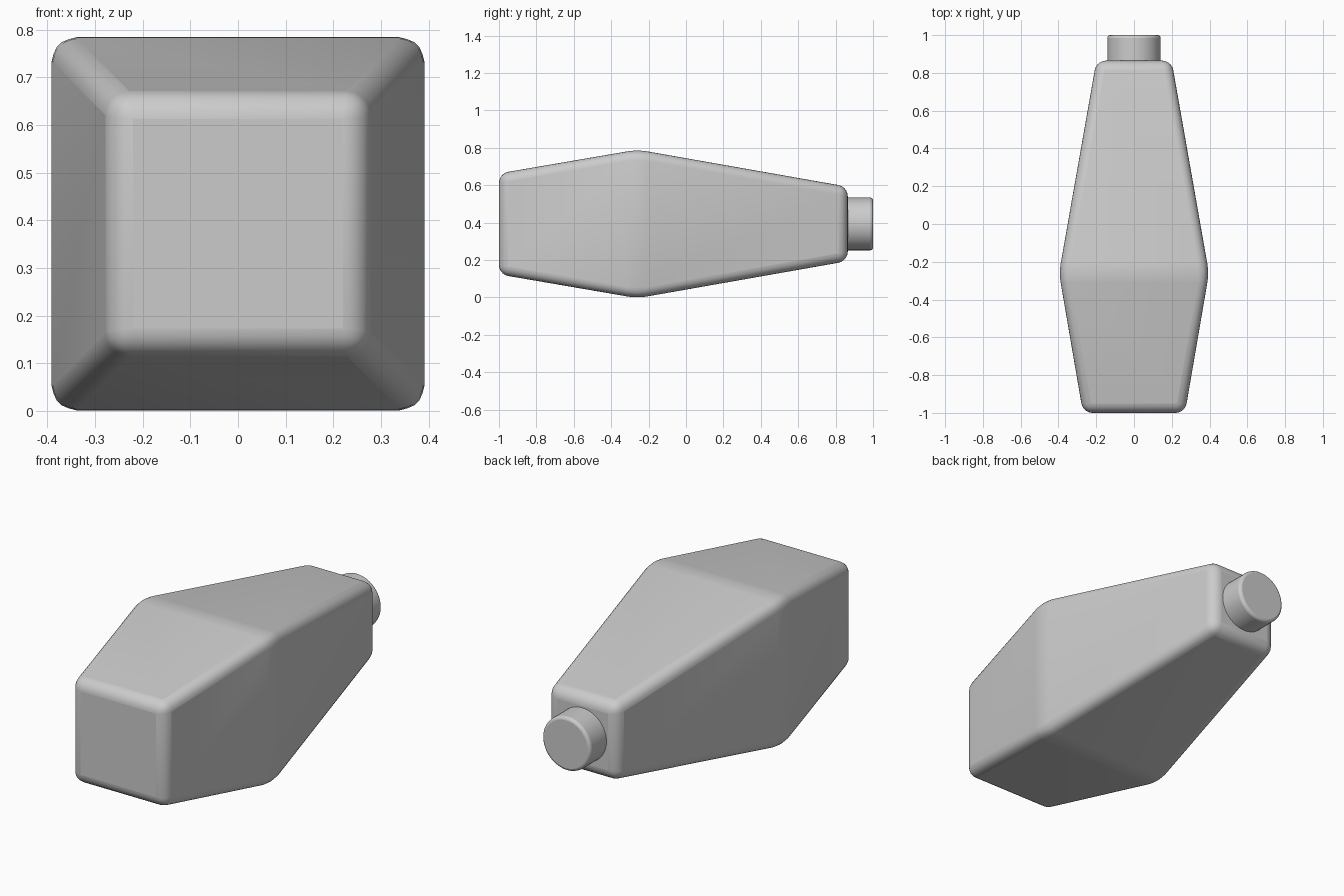
import bpy
import bmesh
from math import radians
from mathutils import Matrix

default = bpy.data.objects.get("Cube")
if default:
    bpy.data.objects.remove(default, do_unlink=True)

MID_Z = 0.393

# One plain grey for everything
grey = bpy.data.materials.new("plain_grey")
grey.use_nodes = True
grey.diffuse_color = (0.6, 0.6, 0.6, 1)
grey.node_tree.nodes["Principled BSDF"].inputs["Base Color"].default_value = (0.6, 0.6, 0.6, 1)


def finish(name, bm, bevel, segments):
    """Turn a bmesh into a bevelled, smooth shaded object."""
    bmesh.ops.recalc_face_normals(bm, faces=bm.faces)
    mesh = bpy.data.meshes.new(name)
    bm.to_mesh(mesh)
    bm.free()
    mesh.materials.append(grey)
    obj = bpy.data.objects.new(name, mesh)
    bpy.context.collection.objects.link(obj)
    obj.location.z = MID_Z
    mod = obj.modifiers.new("rounded_edges", "BEVEL")
    mod.width = bevel
    mod.segments = segments
    mod.limit_method = "ANGLE"
    mod.angle_limit = radians(15)
    bpy.context.view_layer.objects.active = obj
    obj.select_set(True)
    bpy.ops.object.shade_smooth_by_angle(angle=radians(40))
    obj.select_set(False)
    return obj


# Body: square sections along y, widest ahead of the middle
bm = bmesh.new()
rings = []
for y, half in ((-1.0, 0.27), (-0.26, 0.397), (0.865, 0.199)):
    corners = ((-1, -1), (1, -1), (1, 1), (-1, 1))
    rings.append([bm.verts.new((sx * half, y, sz * half)) for sx, sz in corners])
for a, b in zip(rings, rings[1:]):
    for i in range(4):
        j = (i + 1) % 4
        bm.faces.new((a[i], a[j], b[j], b[i]))
bm.faces.new(rings[0])
bm.faces.new(rings[-1])
finish("body", bm, 0.05, 5)

# Round cap on the back end
bm = bmesh.new()
turn = Matrix.Translation((0, 0.925, 0)) @ Matrix.Rotation(radians(90), 4, "X")
bmesh.ops.create_cone(bm, cap_ends=True, segments=48, radius1=0.141,
                      radius2=0.141, depth=0.15, matrix=turn)
finish("cap", bm, 0.015, 3)
